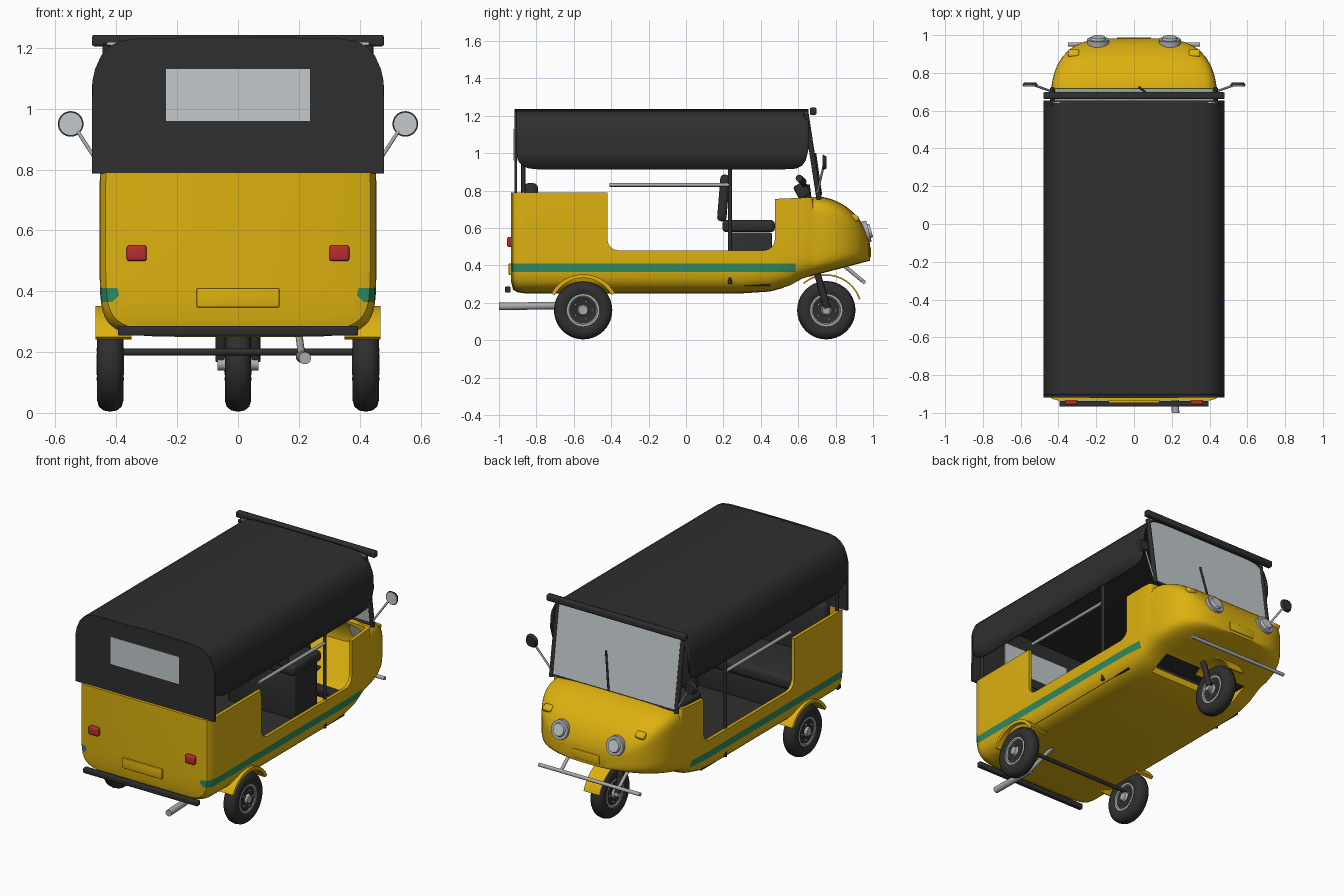
import bpy, bmesh
from math import sin, cos, pi, radians
from mathutils import Vector, Matrix

if "Cube" in bpy.data.objects:
    bpy.data.objects.remove(bpy.data.objects["Cube"])


def material(name, r, g, b):
    m = bpy.data.materials.new(name)
    m.use_nodes = True
    m.diffuse_color = (r, g, b, 1)
    m.node_tree.nodes["Principled BSDF"].inputs["Base Color"].default_value = (r, g, b, 1)
    return m


YELLOW = material("body_yellow", .72, .44, .005)
BLACK = material("soft_black", .028, .028, .028)
GREEN = material("stripe_green", .03, .26, .12)
GLASS = material("pale_glass", .54, .59, .61)
METAL = material("grey_metal", .4, .41, .42)
RED = material("lamp_red", .47, .025, .03)


def finish(name, bm, mat, smooth=True):
    bmesh.ops.recalc_face_normals(bm, faces=bm.faces[:])
    me = bpy.data.meshes.new(name)
    bm.to_mesh(me)
    bm.free()
    me.materials.append(mat)
    ob = bpy.data.objects.new(name, me)
    bpy.context.collection.objects.link(ob)
    if smooth:
        smooth_edges(ob)
    return ob


def smooth_edges(ob):
    bpy.ops.object.select_all(action="DESELECT")
    ob.select_set(True)
    bpy.context.view_layer.objects.active = ob
    bpy.ops.object.shade_smooth_by_angle(angle=radians(35))


def loft_bm(rings, caps=True, closed=True):
    bm = bmesh.new()
    rows = [[bm.verts.new(p) for p in ring] for ring in rings]
    n = len(rows[0])
    for a, b in zip(rows, rows[1:]):
        for i in range(n if closed else n - 1):
            j = (i + 1) % n
            bm.faces.new((a[i], a[j], b[j], b[i]))
    if caps:
        bm.faces.new(rows[0])
        bm.faces.new(rows[-1])
    return bm


def prism(name, yz, x0, x1, mat):
    return finish(name, loft_bm([[(x, y, z) for y, z in yz] for x in (x0, x1)]), mat)


def box(name, at, size, mat, bevel=.0, tilt=0.0):
    bm = bmesh.new()
    bmesh.ops.create_cube(bm, size=1, matrix=Matrix.Diagonal((*size, 1)))
    if bevel:
        bmesh.ops.bevel(bm, geom=bm.edges[:], offset=bevel, segments=3, profile=.5, affect="EDGES")
    bm.transform(Matrix.Translation(at) @ Matrix.Rotation(tilt, 4, "X"))
    return finish(name, bm, mat)


def rod(name, a, b, r, mat, r2=None, sides=20):
    a, b = Vector(a), Vector(b)
    d = b - a
    bm = bmesh.new()
    bmesh.ops.create_cone(bm, cap_ends=True, segments=sides, radius1=r,
                          radius2=r if r2 is None else r2, depth=d.length)
    bm.transform(Matrix.Translation((a + b) / 2) @ d.to_track_quat("Z", "Y").to_matrix().to_4x4())
    return finish(name, bm, mat)


def lathe_x(name, profile, at, mat, steps=40):
    rings = [[(at[0] + x, at[1] + r * cos(2 * pi * k / steps), at[2] + r * sin(2 * pi * k / steps))
              for k in range(steps)] for x, r in profile]
    return finish(name, loft_bm(rings), mat)


def arc(cy, cz, r, a0, a1, steps=24):
    return [(cy + r * cos(radians(a0 + (a1 - a0) * k / steps)),
             cz + r * sin(radians(a0 + (a1 - a0) * k / steps))) for k in range(steps + 1)]


def cut(ob, cutter):
    m = ob.modifiers.new("cut", "BOOLEAN")
    m.operation, m.solver, m.object = "DIFFERENCE", "EXACT", cutter
    bpy.ops.object.select_all(action="DESELECT")
    bpy.context.view_layer.objects.active = ob
    bpy.ops.object.modifier_apply(modifier=m.name)
    bpy.data.objects.remove(cutter)


# Hull sections: y, half width, bottom, top, squareness
stations = [(-.935, .40, .31, .95, 7), (-.925, .435, .27, .95, 7), (-.90, .452, .255, .95, 7),
            (-.86, .455, .25, .95, 7), (.3, .455, .25, .95, 7), (.45, .455, .26, .95, 7),
            (.55, .453, .287, .95, 7), (.62, .45, .325, .95, 7), (.66, .445, .338, .95, 7)]
for k in range(0, 88, 6):
    s, c = sin(radians(k)), cos(radians(k))
    stations.append((.68 + .305 * s, .44 * c ** .5, .345 + .08 * s, .49 + .28 * c ** 1.1, 3 + 3.5 * c))


def power(v, n):
    return (1 if v > 0 else -1) * abs(v) ** (2 / n)


def hull(inset=0.0):
    rings = []
    for y, w, lo, hi, n in stations:
        lo, hi, w = lo + 2 * inset, hi - inset, w - inset
        angles = [2 * pi * (k + .5) / 56 for k in range(56)]
        rings.append([(w * power(cos(a), n), y * (1 - 1.2 * inset),
                       (lo + hi) / 2 + (hi - lo) / 2 * power(sin(a), n)) for a in angles])
    return loft_bm(rings)


# Body shell with a painted stripe
bm = hull()
for co, no in (((0, 0, .365), (0, 0, 1)), ((0, 0, .41), (0, 0, 1)), ((0, .585, 0), (0, 1, 0))):
    bmesh.ops.bisect_plane(bm, geom=bm.verts[:] + bm.edges[:] + bm.faces[:], plane_co=co, plane_no=no)
for f in bm.faces:
    c = f.calc_center_median()
    f.material_index = int(.365 < c.z < .41 and c.y < .585 and abs(c.x) > .4)
body = finish("body", bm, YELLOW, False)
body.data.materials.append(GREEN)
cut(body, finish("cabin_cutter", hull(.02), YELLOW, False))
opening = [(-1.1, .79), (-.42, .79)] + arc(-.36, .54, .06, 180, 270, 6) \
    + arc(.415, .54, .06, 270, 360, 6) + [(.475, .755), (.70, .765), (.70, 1.3), (-1.1, 1.3)]
cut(body, prism("door_cutter", opening, -.6, .6, YELLOW))
for s in (-1, 1):
    cut(body, rod("wheel_well_cutter", (s * .36, -.55, .16), (s * .6, -.55, .16), .175, YELLOW, sides=48))
cut(body, box("front_well_cutter", (0, .59, .26), (.6, .14, .2), YELLOW))
smooth_edges(body)
box("front_well_liner", (0, .59, .352), (.62, .16, .015), BLACK)
box("floor_mat", (0, -.15, .294), (.84, 1.2, .01), BLACK)

# Wheels
half = [(-.03, .08), (-.042, .1), (-.043, .12), (-.037, .14), (-.022, .152)]
tyre = half + [(0, .156)] + [(-x, r) for x, r in reversed(half)]
hub_half = [(-.046, .008), (-.046, .024), (-.03, .03), (-.022, .04), (-.022, .064), (-.034, .076), (-.034, .086)]
hub = hub_half + [(-x, r) for x, r in reversed(hub_half)]
for name, x, y in (("left", .42, -.55), ("right", -.42, -.55), ("steering", 0, .75)):
    lathe_x(name + "_tyre", tyre, (x, y, .16), BLACK)
    lathe_x(name + "_hub", hub, (x, y, .16), METAL)
    for k in range(5):
        ny, nz = y + .05 * cos(k * 2 * pi / 5), .16 + .05 * sin(k * 2 * pi / 5)
        rod(name + "_wheel_nut", (x - .045, ny, nz), (x + .045, ny, nz), .006, METAL, sides=6)
rod("axle", (-.4, -.55, .2), (.4, -.55, .2), .012, BLACK)
prism("steering_fender", arc(.75, .16, .192, 18, 130) + arc(.75, .16, .184, 130, 18), -.055, .055, YELLOW)

# Mirrored side parts
for s, side in ((1, "left"), (-1, "right")):
    prism(side + "_fender", arc(-.55, .16, .192, 28, 152) + arc(-.55, .16, .172, 152, 28),
          s * .35, s * .468, YELLOW)
    rod(side + "_middle_post", (s * .435, .235, .3), (s * .435, .235, 1.0), .011, BLACK)
    rod(side + "_end_post", (s * .435, -.87, .7), (s * .435, -.87, 1.1), .011, BLACK)
    rod(side + "_handrail", (s * .435, -.41, .83), (s * .435, .235, .83), .01, METAL)
    rod(side + "_screen_post", (s * .432, .712, .75), (s * .432, .642, 1.21), .014, BLACK)
    rod(side + "_mirror_stem", (s * .43, .70, .775), (s * .53, .735, .93), .006, METAL)
    rod(side + "_mirror_shell", (s * .55, .733, .95), (s * .55, .75, .95), .042, BLACK, .032, 32)
    rod(side + "_mirror_glass", (s * .55, .729, .95), (s * .55, .735, .95), .037, GLASS, sides=32)
    rod(side + "_headlight_rim", (s * .19, .92, .568), (s * .19, .978, .583), .062, METAL, .058, 32)
    rod(side + "_headlight_lens", (s * .19, .96, .578), (s * .19, .99, .587), .047, GLASS, .036, 32)
    box(side + "_indicator", (s * .32, .902, .655), (.06, .045, .03), YELLOW, .01, -.6)
    box(side + "_tail_light", (s * .333, -.94, .525), (.066, .035, .052), RED, .009)
    rod(side + "_bumper_strut", (s * .2, .83, .41), (s * .2, .95, .312), .01, METAL)
    rod(side + "_fork_leg", (s * .056, .69, .40), (s * .056, .755, .17), .018, BLACK)
    rod(side + "_fork_end", (s * .04, .75, .16), (s * .068, .75, .16), .02, METAL)
    rod(side + "_handlebar", (0, .64, .82), (s * .22, .61, .86), .013, BLACK)
    rod(side + "_grip", (s * .15, .625, .847), (s * .25, .605, .866), .019, BLACK)

# Ends of the body
rod("front_bumper", (-.35, .95, .312), (.35, .95, .312), .011, METAL)
box("front_plate", (0, .978, .47), (.18, .02, .055), YELLOW, .004)
box("rear_plate", (0, -.94, .378), (.272, .016, .062), YELLOW, .004)
box("rear_bumper", (0, -.952, .27), (.79, .03, .032), BLACK, .005)
rod("exhaust", (.22, -1, .18), (.21, -.7, .185), .02, METAL)
rod("exhaust_pipe", (.21, -.7, .185), (.2, -.5, .26), .012, METAL)
box("fork_yoke", (0, .69, .38), (.15, .06, .05), BLACK, .01)

# Windscreen, wiper and steering column
prism("windscreen", [(.708, .76), (.716, .76), (.648, 1.22), (.640, 1.22)], -.43, .43, GLASS)
rod("screen_sill", (-.43, .708, .765), (.43, .708, .765), .009, BLACK)
rod("wiper", (.03, .722, .775), (.07, .69, 1.0), .006, BLACK)
rod("steering_column", (0, .64, .83), (0, .70, .36), .022, BLACK)
box("dashboard", (0, .62, .80), (.14, .07, .08), BLACK, .015, .5)

# Seats
box("driver_seat_base", (0, .345, .43), (.46, .23, .29), BLACK, .01)
box("driver_cushion", (0, .335, .61), (.5, .28, .065), BLACK, .02)
box("driver_backrest", (0, .20, .76), (.42, .05, .25), BLACK, .02, -.08)
box("rear_seat_base", (0, -.66, .38), (.82, .40, .18), BLACK, .01)
box("rear_cushion", (0, -.65, .48), (.84, .42, .08), BLACK, .025)
box("rear_backrest", (0, -.83, .66), (.80, .08, .36), BLACK, .03)

# Canvas roof with rounded lower corners
arch = [(.478, .91), (.48, 1.0), (.479, 1.09), (.47, 1.13), (.45, 1.175), (.425, 1.203),
        (.39, 1.222), (.34, 1.23), (.17, 1.234)]
arch = arch + [(0, 1.235)] + [(-x, z) for x, z in reversed(arch)]
hem = [(-.905, .985), (-.895, .955), (-.875, .932), (-.84, .918), (-.78, .912), (.5, .912),
       (.59, .917), (.62, .932), (.64, .96), (.655, 1.02)]
rings = [[(x, y, max(z, lo + .001 * i) if i in (0, 1, 17, 18) else z)
          for i, (x, z) in enumerate(arch)] for y, lo in hem]
roof = finish("roof_canvas", loft_bm(rings, caps=False, closed=False), BLACK)
shell = roof.modifiers.new("thickness", "SOLIDIFY")
shell.thickness, shell.offset = .012, -1
box("roof_front_bar", (0, .68, 1.224), (.96, .036, .038), BLACK, .008)

# Rear curtain and its window
outline = [(.48, .787)] + arch[2:-2] + [(-.48, .787)]
finish("rear_curtain", loft_bm([[(x, y, z) for x, z in outline] for y in (-.918, -.903)]), BLACK)
box("rear_window", (0, -.9105, 1.045), (.472, .021, .17), GLASS)
